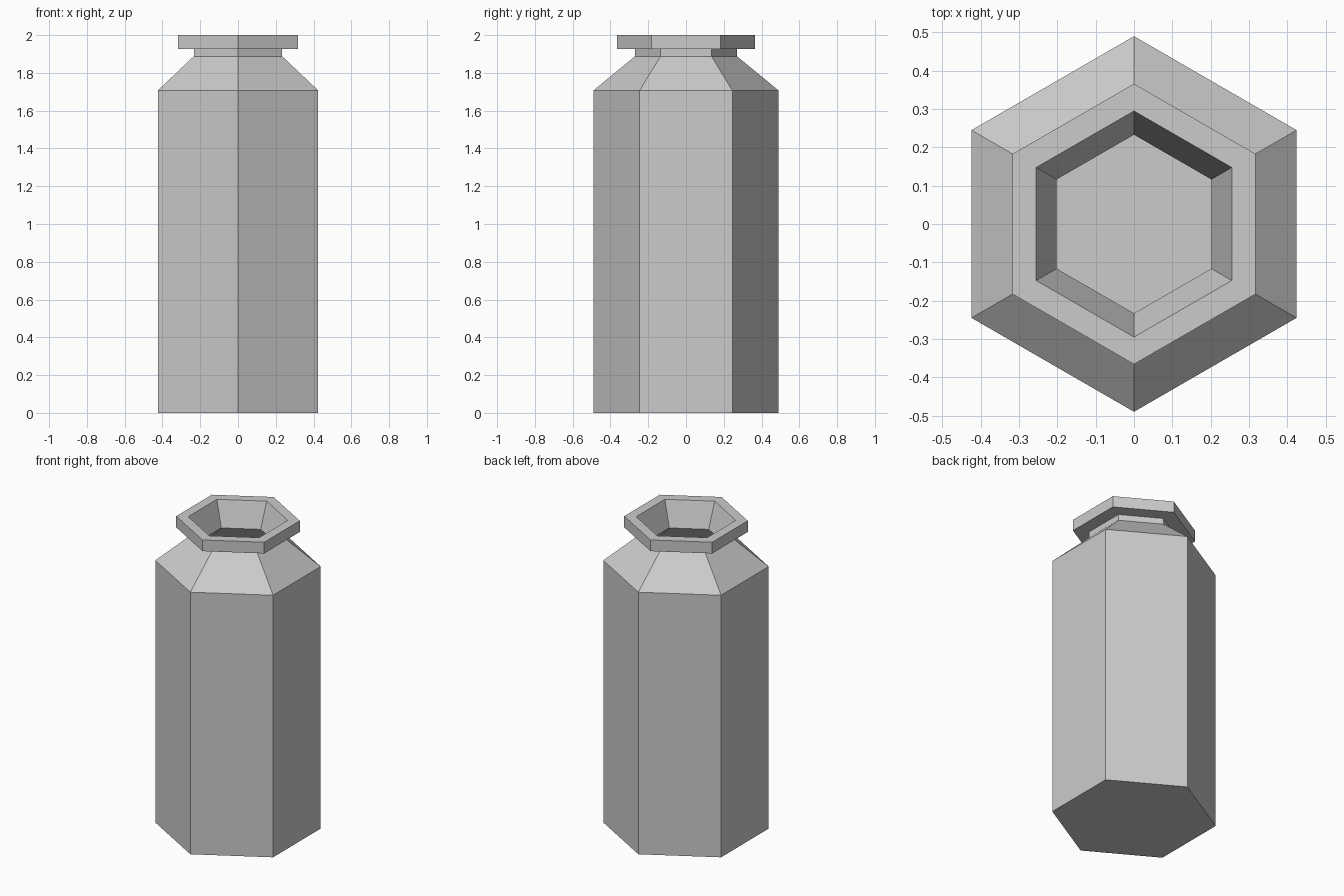
import bpy, bmesh
from math import cos, sin, pi

if "Cube" in bpy.data.objects:
    bpy.data.objects.remove(bpy.data.objects["Cube"])

SIDES = 6

# Closed bottle profile (radius, height): outside going up, then the hollow inside going down
profile = [
    (0.49, 0.0), (0.49, 1.707), (0.27, 1.888), (0.27, 1.927),      # body, shoulder, neck
    (0.366, 1.927), (0.366, 2.0), (0.295, 2.0),                   # flared rim
    (0.233, 1.84), (0.425, 1.68), (0.425, 0.06),                  # funnel mouth, inner shoulder, inner wall
]

bm = bmesh.new()
rings = [[bm.verts.new((r * cos(pi / 2 + 2 * pi * i / SIDES),
                        r * sin(pi / 2 + 2 * pi * i / SIDES), z))
          for i in range(SIDES)] for r, z in profile]

# Walls between neighbouring rings
for a, b in zip(rings, rings[1:]):
    for i in range(SIDES):
        j = (i + 1) % SIDES
        bm.faces.new((a[i], a[j], b[j], b[i]))

# Outer base and inner floor
bm.faces.new(rings[0][::-1])
bm.faces.new(rings[-1])

mesh = bpy.data.meshes.new("bottle")
bm.to_mesh(mesh)
bm.free()
bottle = bpy.data.objects.new("bottle", mesh)
bpy.context.collection.objects.link(bottle)
